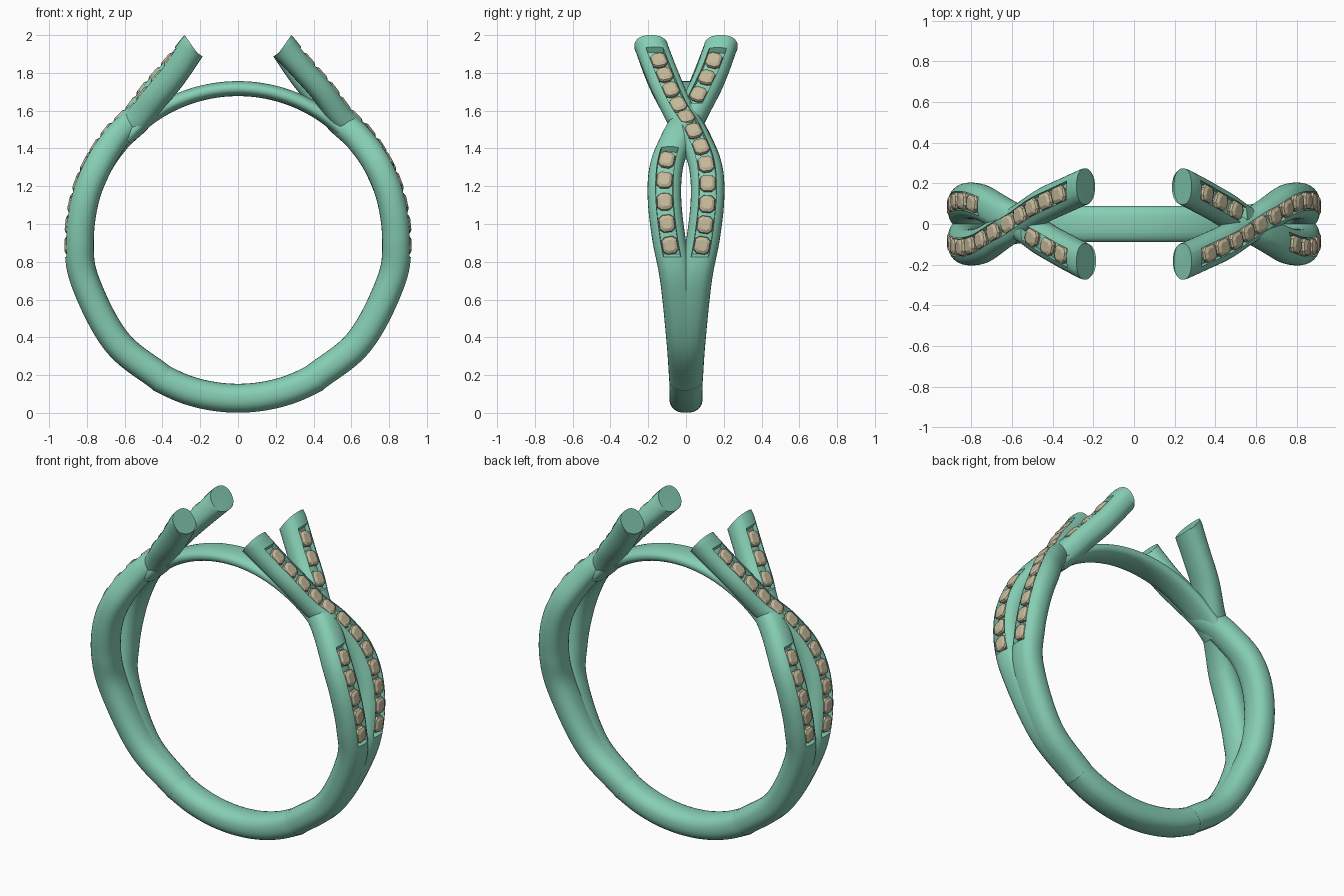
import bpy, bmesh, math
from mathutils import Vector

if "Cube" in bpy.data.objects:
    bpy.data.objects.remove(bpy.data.objects["Cube"])

CZ = 0.917   # height of the ring centre
P = 2.3      # superellipse power of the wire section
GROOVE = 0.046


def material(name, rgb):
    m = bpy.data.materials.new(name)
    m.diffuse_color = (*rgb, 1)
    m.use_nodes = True
    m.node_tree.nodes["Principled BSDF"].inputs["Base Color"].default_value = m.diffuse_color
    return m


METAL = material("green_metal", (0.24, 0.62, 0.46))
STONE = material("tan_stone", (0.56, 0.49, 0.33))


def finish(bm, name, mat, smooth=True):
    bmesh.ops.recalc_face_normals(bm, faces=bm.faces)
    me = bpy.data.meshes.new(name)
    bm.to_mesh(me)
    bm.free()
    me.materials.append(mat)
    ob = bpy.data.objects.new(name, me)
    bpy.context.collection.objects.link(ob)
    if smooth:
        bpy.ops.object.select_all(action='DESELECT')
        ob.select_set(True)
        bpy.context.view_layer.objects.active = ob
        bpy.ops.object.shade_smooth_by_angle(angle=math.radians(40))
    return ob


def polar(deg, r, y, h):
    a = math.radians(deg)
    return (r * math.cos(a), y, CZ + r * math.sin(a), h)


def spline(pts, steps=14):
    """Catmull-Rom through (x, y, z, half thickness) points."""
    v = [Vector(p) for p in pts]
    v = [2 * v[0] - v[1]] + v + [2 * v[-1] - v[-2]]
    out = []
    for i in range(1, len(v) - 2):
        a, b, c, d = v[i - 1:i + 3]
        for k in range(steps):
            t = k / steps
            out.append(0.5 * (2 * b + (c - a) * t + (2 * a - 5 * b + 4 * c - d) * t * t
                              + (3 * b - a - 3 * c + d) * t ** 3))
    return out + [v[-2]]


def frames(path):
    """Centre, tangent, outward normal and half thickness along a path."""
    out = []
    for i, p in enumerate(path):
        t = (path[min(i + 1, len(path) - 1)] - path[max(i - 1, 0)]).xyz.normalized()
        out.append([p.xyz, t, Vector((t.z, 0, -t.x)).normalized(), p.w])
    return out


def section(w, h, depth):
    """Rounded section as (across, outward); the outer side may carry a channel."""
    top = lambda b: h * (1 - abs(b / w) ** P) ** (1 / P)
    pts = [(b, top(b) - d) for b, d in ((-GROOVE, 0), (-GROOVE + .002, depth), (-.02, depth),
                                        (.02, depth), (GROOVE - .002, depth), (GROOVE, 0))]
    start = math.acos((GROOVE / w) ** (P / 2))
    n = 26
    for k in range(1, n):
        a = start - (math.pi + 2 * start) * k / n
        c, s = math.cos(a), math.sin(a)
        pts.append((w * math.copysign(abs(c) ** (2 / P), c), h * math.copysign(abs(s) ** (2 / P), s)))
    return pts


def sweep(name, fr, w, channels=(), sgn=1):
    bm = bmesh.new()
    rings = []
    for c, t, n, h in fr:
        depth = 0.03 if any(lo < c.z < hi for lo, hi in channels) else 0
        ring = []
        for b, o in section(w, h, depth):
            q = c + n * o + Vector((0, b, 0))
            ring.append(bm.verts.new((q.x * sgn, q.y * sgn, q.z)))
        rings.append(ring)
    m = len(rings[0])
    for r, s in zip(rings, rings[1:]):
        for j in range(m):
            bm.faces.new((r[j], r[(j + 1) % m], s[(j + 1) % m], s[j]))
    bm.faces.new(rings[0])
    bm.faces.new(rings[-1])
    return finish(bm, name, METAL)


def stones(name, fr, rows, sgn):
    """Rows of cushion-cut stones, evenly spaced by length between two heights."""
    bm = bmesh.new()
    near = lambda z: min(range(len(fr)), key=lambda i: abs(fr[i][0].z - z))
    for lo, hi, count in rows:
        i0, i1 = near(lo), near(hi)
        run = [0]
        for i in range(i0, i1):
            run.append(run[-1] + (fr[i + 1][0] - fr[i][0]).length)
        for k in range(count):
            s = run[-1] * k / (count - 1)
            j = max(i for i in range(len(run) - 1) if run[i] <= s + 1e-6)
            f = (s - run[j]) / (run[j + 1] - run[j])
            A, B = fr[i0 + j], fr[i0 + j + 1]
            c, t, n = A[0].lerp(B[0], f), A[1].lerp(B[1], f).normalized(), A[2].lerp(B[2], f).normalized()
            b, h = t.cross(n), A[3] + (B[3] - A[3]) * f
            levels = []
            for size, o in ((.8, h - .045), (1, h - .018), (.92, h - .007), (.6, h + .002)):
                lv = []
                for u, v in ((1, .5), (.62, 1), (-.62, 1), (-1, .5), (-1, -.5), (-.62, -1), (.62, -1), (1, -.5)):
                    q = c + t * (u * .047 * size) + b * (v * .042 * size) + n * o
                    lv.append(bm.verts.new((q.x * sgn, q.y * sgn, q.z)))
                levels.append(lv)
            for p, q in zip(levels, levels[1:]):
                for m in range(8):
                    bm.faces.new((p[m], p[(m + 1) % 8], q[(m + 1) % 8], q[m]))
            bm.faces.new(levels[0])
            bm.faces.new(levels[-1])
    return finish(bm, name, STONE, False)


# lower band and thin bridge under the setting
sweep("shank", frames(spline([polar(a, .84, 0, .077) for a in range(-120, -59, 10)], 6)), .088)
sweep("bridge", frames(spline([polar(a, .80, 0, .04) for a in range(42, 139, 8)], 5)), .088)

# lower half shared by both strands: angle and sideways offset
lower = [(-62, 0), (-40, .014), (-15, .048), (0, .09), (15, .114), (28, .102)]
over = [polar(a, .84, y, .077) for a, y in lower] + [
    polar(40, .845, .04, .073), polar(50, .85, -.023, .068),
    (.45, -.088, 1.70, .066), (.34, -.14, 1.825, .067), (.24, -.185, 1.94, .074)]
under = [polar(a, .84, -y, .077) for a, y in lower] + [
    polar(40, .835, -.045, .075), polar(50, .83, .012, .074),
    (.45, .07, 1.66, .074), (.35, .127, 1.78, .074), (.24, .185, 1.94, .074)]

# crossing strands with their stones, repeated by a half turn
for side, sgn in (("right", 1), ("left", -1)):
    for kind, pts, channels, rows in (
            ("over", over, [(.835, 1.885)], [(.885, 1.83, 12)]),
            ("under", under, [(.835, 1.36), (1.60, 1.885)], [(.885, 1.31, 5), (1.655, 1.83, 3)])):
        fr = frames(spline(pts))
        fr[-1][2] = Vector((.58, 0, .815))   # slanted end cut
        sweep(f"{side}_{kind}_strand", fr, .089, channels, sgn)
        stones(f"{side}_{kind}_stones", fr, rows, sgn)
